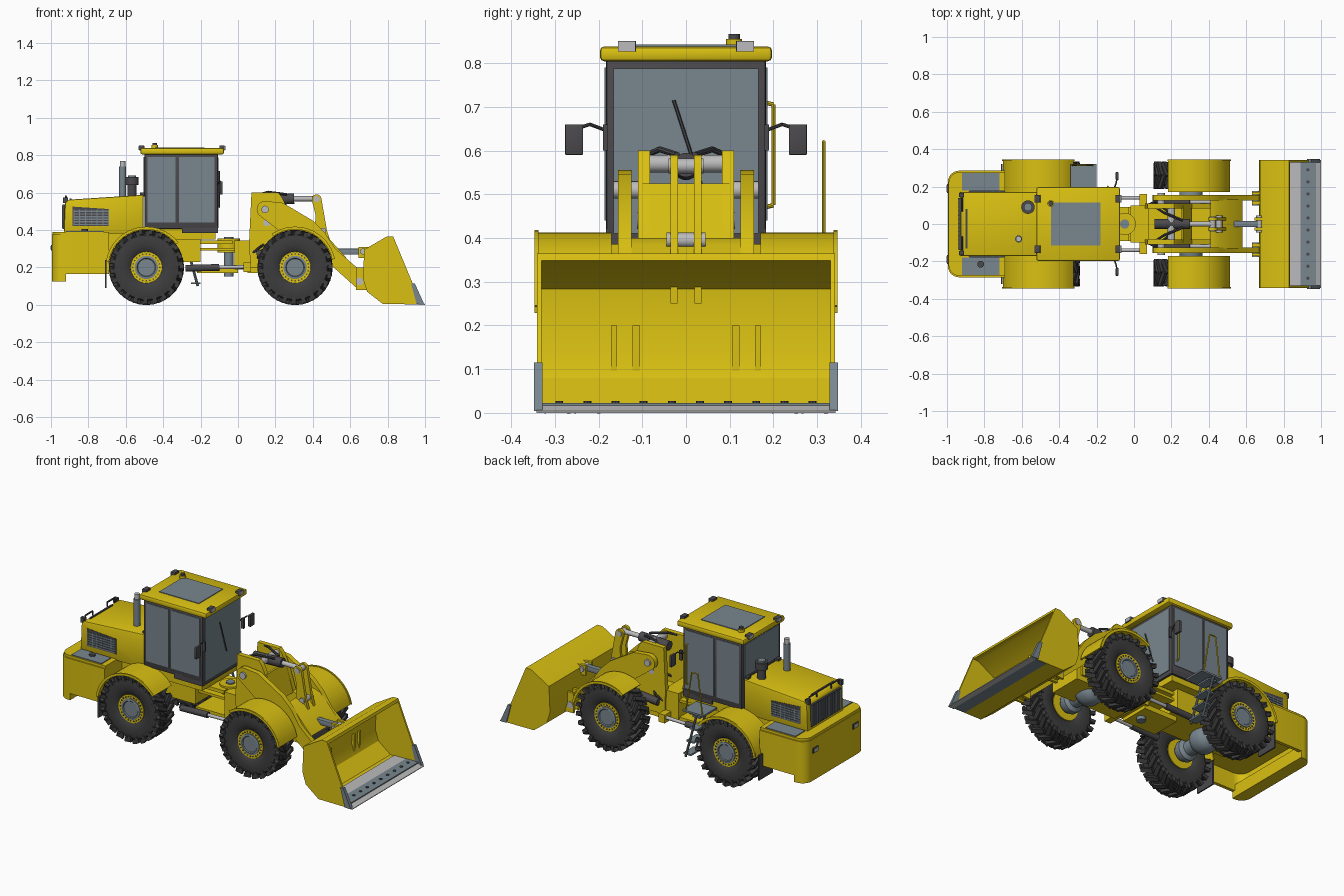
import bpy, bmesh, math
from mathutils import Matrix, Vector

if "Cube" in bpy.data.objects:
    bpy.data.objects.remove(bpy.data.objects["Cube"])

def mat(name, c):
    m = bpy.data.materials.new(name)
    m.diffuse_color = (*c, 1)
    m.use_nodes = True
    m.node_tree.nodes["Principled BSDF"].inputs["Base Color"].default_value = m.diffuse_color
    return m

YELLOW = mat("yellow paint", (0.70, 0.53, 0.006))
STEEL = mat("blue grey", (0.19, 0.24, 0.275))
DARK = mat("dark grey", (0.07, 0.066, 0.072))
RUBBER = mat("rubber", (0.048, 0.046, 0.048))
LIGHT = mat("light metal", (0.50, 0.50, 0.51))
SIDES = ((1, "left"), (-1, "right"))

def finish(name, bm, m):
    bmesh.ops.recalc_face_normals(bm, faces=bm.faces)
    me = bpy.data.meshes.new(name)
    bm.to_mesh(me)
    bm.free()
    me.materials.append(m)
    me.shade_smooth()
    me.set_sharp_from_angle(angle=math.radians(32))
    ob = bpy.data.objects.new(name, me)
    bpy.context.collection.objects.link(ob)
    return ob

def prism(name, pts, a, b, m, axis='Y', bevel=0):
    """Extrude an xz (axis Y) or xy (axis Z) outline from a to b."""
    bm = bmesh.new()
    at = (lambda p, d: (p[0], d, p[1])) if axis == 'Y' else (lambda p, d: (p[0], p[1], d))
    lo, hi = ([bm.verts.new(at(p, d)) for p in pts] for d in (a, b))
    bm.faces.new(lo)
    bm.faces.new(hi)
    for i in range(len(pts)):
        j = (i + 1) % len(pts)
        bm.faces.new((lo[i], lo[j], hi[j], hi[i]))
    if bevel:
        bmesh.ops.recalc_face_normals(bm, faces=bm.faces)
        bmesh.ops.bevel(bm, geom=bm.edges[:], offset=bevel, segments=2, affect='EDGES', profile=0.5)
    return finish(name, bm, m)

def boxes(name, dims, m, bevel=0):
    """Each item is x0, x1, y0, y1, z0, z1."""
    bm = bmesh.new()
    for x0, x1, y0, y1, z0, z1 in dims:
        M = Matrix.Translation(((x0+x1)/2, (y0+y1)/2, (z0+z1)/2)) @ Matrix.Diagonal((abs(x1-x0), abs(y1-y0), z1-z0, 1))
        bmesh.ops.create_cube(bm, size=1, matrix=M)
    if bevel:
        bmesh.ops.bevel(bm, geom=bm.edges[:], offset=bevel, segments=2, affect='EDGES', profile=0.5)
    return finish(name, bm, m)

def tube(name, pts, r, m, seg=10, closed=True, pairs=False):
    """Round bar through the points, or separate bars for each pair."""
    bm = bmesh.new()
    todo = list(zip(pts[::2], pts[1::2])) if pairs else list(zip(pts, pts[1:]))
    for p, q in todo:
        p, q = Vector(p), Vector(q)
        M = Matrix.Translation((p+q)/2) @ (q-p).to_track_quat('Z', 'Y').to_matrix().to_4x4()
        bmesh.ops.create_cone(bm, cap_ends=True, segments=seg, radius1=r, radius2=r, depth=(q-p).length, matrix=M)
    return finish(name, bm, m)

def lathe(name, prof, c, m, seg=40):
    """Turn (radius, y) points about the y axis through c."""
    bm = bmesh.new()
    rings = [[bm.verts.new((c[0] + r*math.cos(t), c[1] + y, c[2] + r*math.sin(t)))
              for t in (2*math.pi*i/seg for i in range(seg))] for r, y in prof]
    for a, b in zip(rings, rings[1:]):
        for i in range(seg):
            bm.faces.new((a[i], a[i-1], b[i-1], b[i]))
    bm.faces.new(rings[0])
    bm.faces.new(rings[-1])
    return finish(name, bm, m)

def arc(cx, cz, r, a0, a1, n):
    return [(cx + r*math.cos(math.radians(a0+(a1-a0)*i/n)), cz + r*math.sin(math.radians(a0+(a1-a0)*i/n))) for i in range(n+1)]

# Wheels: tyre, staggered lugs, rim, hub plate and bolts
HALF = [(0.08, .05), (0.088, .058), (0.115, .066), (0.15, .069), (0.172, .064), (0.184, .05)]
def wheel(cx, s, label):
    c = (cx, s*0.26, 0.2)
    lathe(label + "_tyre", HALF + [(r, -y) for r, y in HALF[::-1]], c, RUBBER)
    bm = bmesh.new()
    n = 22
    for i in range(n):
        for k in (1, -1):
            R = Matrix.Rotation(2*math.pi*(i + 0.25*k)/n, 4, 'Y')
            T = Matrix.Translation(c) @ R
            bmesh.ops.create_cube(bm, size=1, matrix=T @ Matrix.Translation((0, k*.034, .188)) @ Matrix.Rotation(k*.5, 4, 'Z') @ Matrix.Diagonal((.024, .078, .023, 1)))
            bmesh.ops.create_cube(bm, size=1, matrix=T @ Matrix.Translation((-k*.018, k*.063, .178)) @ Matrix.Diagonal((.022, .015, .034, 1)))
    finish(label + "_lugs", bm, RUBBER)
    lathe(label + "_rim", [(.084, -.058), (.084, .058)], c, YELLOW, 32)
    lathe(label + "_hub_plate", [(.062, 0), (.062, s*.063), (.05, s*.065), (.046, s*.06), (.03, s*.06)], c, STEEL, 32)
    bolts = []
    for x, z in arc(cx, .2, .072, 0, 345, 23):
        bolts += [(x, s*.31, z), (x, s*.321, z)]
    tube(label + "_bolts", bolts, .0045, DARK, 6, pairs=True)

for cx, end, a0, a1 in ((-0.49, "rear", 38, 172), (0.305, "front", 12, 125)):
    for s, side in SIDES:
        wheel(cx, s, f"{end}_{side}")
        prism(f"{end}_{side}_fender", arc(cx, .2, .213, a0, a1, 16) + arc(cx, .2, .205, a1, a0, 16), s*.17, s*.342, YELLOW)
        prism(f"{end}_{side}_fender_lip", arc(cx, .2, .218, a0, a1, 16) + arc(cx, .2, .203, a1, a0, 16), s*.337, s*.346, YELLOW)
    ax = [(.05, .19), (.062, .17), (.062, .14), (.042, .125), (.045, .07), (.07, .045), (.078, .02)]
    lathe(end + "_axle", ax + [(r, -y) for r, y in ax[::-1]], (cx, 0, .2), STEEL, 24)

# Rear body: hollow shell with rounded rear corners, bumper beneath
corner = arc(-.935, .225, .06, 90, 180, 6)
outline = [(-.69, .285)] + corner + [(x, -y) for x, y in corner[::-1]] + [(-.69, -.285)]
prism("rear_body_deck", outline, .27, .375, YELLOW, 'Z')
prism("rear_body_cap", [(x*.992 - .004, y*.975) for x, y in outline], .375, .39, YELLOW, 'Z')
inner = [(x + (.025 if x < -.8 else 0), y*.93) for x, y in outline]
prism("rear_body_skirt", outline + inner[::-1], .165, .27, YELLOW, 'Z')
rear = [(-.92, .285)] + corner + [(x, -y) for x, y in corner[::-1]] + [(-.92, -.285)]
prism("rear_bumper", rear, .125, .2, YELLOW, 'Z')
boxes("rear_lamps", [(-1.0, -.99, y-.025, y+.025, .29, .32) for y in (-.19, .19)], DARK)
boxes("rear_lamp_lenses", [(-1.003, -.999, y-.018, y+.018, .295, .315) for y in (-.19, .19)], LIGHT)
boxes("body_tread_pads", [(-.92, -.72, s*.18, s*.272, .389, .395) for s in (1, -1)], STEEL)
tube("fuel_cap", [(-.82, -.215, .39), (-.82, -.215, .405)], .018, DARK, 16)
boxes("mud_flaps", [(-.712, -.704, s*.19, s*.32, .09, .24) for s in (1, -1)], DARK)

# Engine hood with side and rear grilles
prism("hood", [(-.932, .38), (-.925, .545), (-.905, .562), (-.505, .588), (-.505, .38)], -.172, .172, YELLOW, bevel=.008)
for s, side in SIDES:
    prism(side + "_grille", [(-.885, .42), (-.885, .525), (-.69, .512), (-.69, .42)], s*.16, s*.174, DARK)
    boxes(side + "_grille_slats", [(-.88, -.694, s*.172, s*.178, .426+.014*i, .433+.014*i) for i in range(6)]
          + [(-.88+.031*i, -.875+.031*i, s*.172, s*.177, .424, .51) for i in range(7)], STEEL)
    tube(side + "_hood_rail", [(-.92, s*.14, .555), (-.92, s*.14, .58), (-.92, s*.07, .58), (-.92, s*.07, .555)], .005, DARK)
    boxes(side + "_hood_hinges", [(-.525, -.495, s*.13, s*.16, .58, .6), (-.935, -.91, s*.145, s*.165, .545, .575)], DARK)
boxes("rear_grille", [(-.937, -.92, -.14, .14, .405, .535)], DARK)
boxes("rear_grille_slats", [(-.94, -.93, -.132+.022*i, -.126+.022*i, .41, .53) for i in range(13)], STEEL)
boxes("hood_handle", [(-.9, -.89, -.13, .08, .56, .569)], DARK)

# Exhaust stack and air intake
tube("exhaust_pipe", [(-.617, -.08, .57), (-.617, -.08, .74)], .019, STEEL, 20)
tube("exhaust_tip", [(-.617, -.08, .735), (-.617, -.08, .77)], .015, LIGHT, 20)
tube("intake_stem", [(-.567, .09, .57), (-.567, .09, .66)], .025, DARK, 20)
tube("intake_cap", [(-.567, .09, .64), (-.567, .09, .682)], .036, DARK, 20)
tube("intake_top", [(-.567, .09, .68), (-.567, .09, .692)], .022, STEEL, 20)

# Cab frame, glass, roof
boxes("cab_frame", [(-.5, -.108, -.183, .183, .405, .81)], DARK, .006)
boxes("cab_sill", [(-.3, -.108, -.183, .183, .385, .42)], DARK)
boxes("cab_glass", [d for s in (1, -1) for d in ((-.483, -.333, s*.17, s*.186, .44, .79), (-.315, -.125, s*.17, s*.186, .44, .79))]
      + [(-.12, -.104, -.166, .166, .41, .788), (-.504, -.48, -.16, .16, .6, .79)], STEEL)
boxes("door_handles", [(-.105, -.088, s*.178, s*.19, .6, .66) for s in (1, -1)], DARK)
boxes("roof", [(-.522, -.075, -.197, .197, .804, .838)], YELLOW, .01)
boxes("roof_hatch", [(-.445, -.18, -.115, .115, .836, .842)], STEEL)
lamps = [(x, y) for x in (-.515, -.085) for y in (-.135, .135)]
boxes("roof_lamps", [(x-.014, x+.014, y-.021, y+.021, .826, .851) for x, y in lamps], DARK, .002)
boxes("roof_lamp_lenses", [(x + (.013 if x > -.3 else -.017), x + (.017 if x > -.3 else -.013), y-.02, y+.02, .828, .849) for x, y in lamps], LIGHT)
tube("beacon_base", [(-.445, .11, .836), (-.445, .11, .855)], .018, YELLOW, 16)
tube("beacon_cap", [(-.445, .11, .855), (-.445, .11, .866)], .013, DARK, 16)
tube("wiper", [(-.1, .035, .52), (-.1, -.028, .715)], .004, DARK, 6)
for s, side in SIDES:
    tube(side + "_mirror_arm", [(-.11, s*.18, .645), (-.095, s*.22, .66), (-.09, s*.255, .648)], .004, DARK, 8)
    boxes(side + "_mirror", [(-.098, -.082, s*.235, s*.277, .59, .66)], DARK, .003)

# Access ladder and handrails on the left
boxes("ladder_platform", [(-.34, -.2, .19, .32, .372, .382)], STEEL)
tube("ladder_rails", [(-.215, y, .1) if k else (-.29, y, .375) for y in (.215, .31) for k in (1, 0)], .007, STEEL, 8, pairs=True)
boxes("ladder_steps", [(-.25-.02*i, -.2-.02*i, .215, .31, .11+.08*i, .12+.08*i) for i in range(4)], STEEL)
tube("outer_handrail", [(-.33, .315, .38), (-.3, .315, .62), (-.26, .315, .62), (-.22, .315, .38)], .004, YELLOW, 8)
tube("cab_handrail", [(-.14, .18, .47), (-.14, .2, .475), (-.14, .2, .705), (-.14, .18, .71)], .005, YELLOW, 8)

# Articulated chassis and steering rams
boxes("rear_chassis", [(-.72, -.2, -.12, .12, .23, .4), (-.5, -.12, -.17, .17, .35, .41)], YELLOW)
boxes("hitch_plates", [(-.22, -.03, -.09, .09, .325, .345), (-.22, -.02, -.09, .09, .29, .305), (-.22, 0, -.09, .09, .17, .2)], YELLOW)
tube("hitch_collar", [(-.05, 0, .28), (-.05, 0, .355)], .06, YELLOW, 24)
tube("hitch_pin", [(-.05, 0, .15), (-.05, 0, .362)], .025, STEEL, 20)
boxes("front_chassis", [(-.02, .08, -.1, .1, .19, .345), (.05, .48, -.1, .1, .17, .3), (.03, .07, -.16, .16, .175, .225)], YELLOW)
for s, side in SIDES:
    tube(side + "_steering_ram", [(-.28, s*.14, .195), (-.1, s*.14, .2)], .018, DARK, 14)
    tube(side + "_steering_rod", [(-.1, s*.14, .2), (.05, s*.14, .203)], .01, LIGHT, 12)
    tube(side + "_hose", [(.07, s*.1, .27), (.12, s*.12, .31), (.2, s*.05, .36)], .007, DARK, 8)

# Loader tower, lift arms and rams
tower = [(.065, .2), (.06, .35), (.072, .6), (.215, .6), (.235, .575), (.27, .5), (.31, .37), (.45, .29), (.45, .2)]
arm = arc(.145, .51, .045, 240, 90, 8) + [(.24, .545), (.4, .45), (.465, .385), (.52, .3), (.68, .16)] \
    + arc(.65, .125, .037, 20, -130, 6) + [(.45, .255), (.3, .335)]
for s, side in SIDES:
    prism(side + "_tower_plate", tower, s*.082, s*.11, YELLOW)
    prism(side + "_lift_arm", arm, s*.125, s*.155, YELLOW)
    tube(side + "_lift_ram", [(.1, s*.118, .27), (.3, s*.118, .29)], .022, DARK, 14)
    tube(side + "_lift_rod", [(.3, s*.118, .29), (.46, s*.118, .32)], .013, LIGHT, 12)
    boxes(side + "_bucket_bracket", [(.63, .7, s*.105, s*.122, .08, .2), (.63, .7, s*.158, s*.172, .08, .2)], YELLOW)
    tube(side + "_arm_pins", [(.145, s*.1, .51), (.145, s*.166, .51), (.65, s*.1, .125), (.65, s*.176, .125), (.155, s*.1, .44), (.155, s*.112, .44)], .02, LIGHT, 18, pairs=True)
prism("tower_front_plate", [(.25, .525), (.262, .525), (.31, .36), (.29, .36)], -.1, .1, YELLOW)
prism("arm_cross_member", [(.41, .40), (.46, .385), (.58, .25), (.53, .23)], -.13, .13, YELLOW)

# Tilt ram, bellcrank and bucket link
tube("tower_pin", [(.2, -.1, .57), (.2, .1, .57)], .02, LIGHT, 18)
tube("tilt_ram", [(.11, 0, .56), (.3, 0, .567)], .028, DARK, 18)
tube("tilt_rod", [(.3, 0, .567), (.42, 0, .567)], .014, LIGHT, 14)
for s, side in SIDES:
    prism(side + "_bellcrank", arc(.42, .565, .026, 200, 10, 6) + [(.475, .4), (.51, .29), (.49, .262), (.46, .28), (.41, .4), (.415, .48)], s*.018, s*.036, YELLOW)
    tube(side + "_hydraulic_hose", [(.1, s*.1, .585), (.16, s*.06, .603), (.26, s*.02, .59)], .007, DARK, 8)
tube("bellcrank_pins", [(.42, -.04, .565), (.42, .04, .565), (.455, -.045, .395), (.455, .045, .395), (.67, -.045, .285), (.67, .045, .285)], .017, LIGHT, 16, pairs=True)
boxes("bucket_link", [(.48, .68, -.016, .016, .268, .3)], STEEL, .004)
boxes("link_bracket", [(.645, .7, s*.02, s*.036, .25, .31) for s in (1, -1)], YELLOW)

# Bucket shell, cheeks, worn floor and bolted cutting edge
back = [(.83, .365), (.795, .365), (.675, .295), (.668, .14), (.69, .07), (.775, .004), (.98, .003)]
inside = [(.98, .012), (.785, .018), (.705, .08), (.684, .145), (.692, .283), (.80, .345), (.835, .348)]
prism("bucket_shell", back + inside, -.338, .338, YELLOW)
for s, side in SIDES:
    prism(side + "_bucket_cheek", back, s*.33, s*.341, YELLOW)
    prism(side + "_side_cutter", [(.925, .115), (.945, .115), (.995, .004), (.955, .004)], s*.328, s*.348, STEEL)
boxes("bucket_floor_wear", [(.81, .895, -.33, .33, .012, .021)], LIGHT)
boxes("cutting_edge", [(.89, .972, -.338, .338, .002, .023)], STEEL)
prism("cutting_lip", [(.965, 0), (.965, .02), (1.0, .004), (1.0, 0)], -.342, .342, LIGHT)
tube("edge_bolts", [(.93, -.29+.0644*i, z) for i in range(10) for z in (.02, .027)], .009, DARK, 8, pairs=True)
